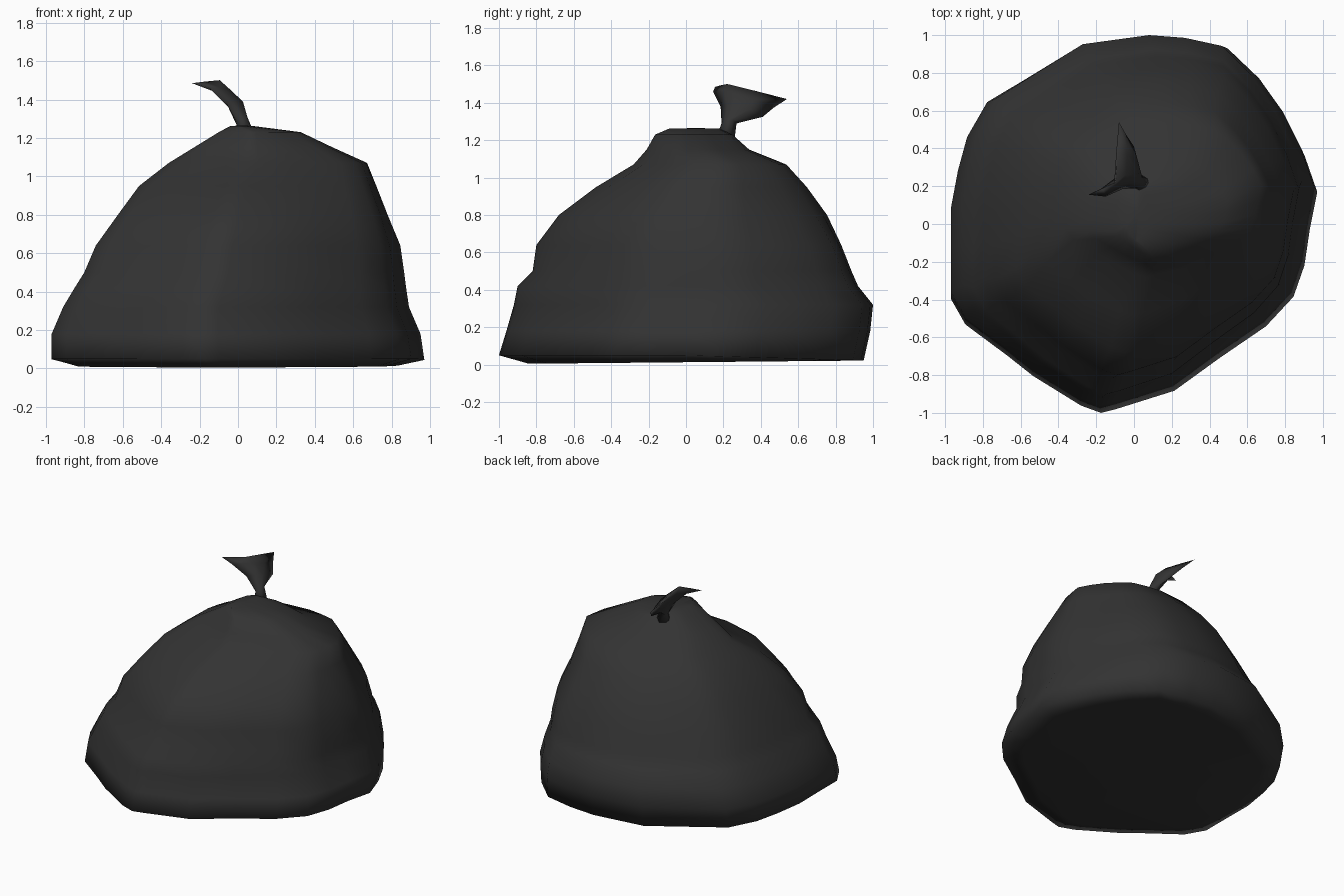
import bpy, bmesh
from mathutils import Vector

if "Cube" in bpy.data.objects:
    bpy.data.objects.remove(bpy.data.objects["Cube"])

mat = bpy.data.materials.new("dark_plastic")
mat.diffuse_color = (0.033, 0.033, 0.033, 1)
mat.use_nodes = True
mat.node_tree.nodes["Principled BSDF"].inputs["Base Color"].default_value = mat.diffuse_color


def loft(name, rings, start, end):
    """Skin a stack of closed rings and close both ends with a fan."""
    bm = bmesh.new()
    loops = [[bm.verts.new(p) for p in r] for r in rings]
    n = len(loops[0])
    for a, b in zip(loops, loops[1:]):
        for i in range(n):
            j = (i + 1) % n
            bm.faces.new((a[i], a[j], b[j], b[i]))
    for loop, tip in ((loops[0], start), (loops[-1], end)):
        c = bm.verts.new(tip)
        for i in range(n):
            bm.faces.new((loop[i], loop[(i + 1) % n], c))
    bmesh.ops.recalc_face_normals(bm, faces=bm.faces)
    mesh = bpy.data.meshes.new(name)
    bm.to_mesh(mesh)
    bm.free()
    for p in mesh.polygons:
        p.use_smooth = True
    mesh.materials.append(mat)
    obj = bpy.data.objects.new(name, mesh)
    bpy.context.collection.objects.link(obj)
    return obj


# Irregular footprint of the bag
outline = [(1, .2), (.96, 0), (.93, -.2), (.87, -.37), (.72, -.53), (.47, -.7),
           (.22, -.88), (-.1, -.98), (-.18, -1), (-.29, -.96), (-.55, -.8),
           (-.69, -.69), (-.92, -.52), (-1, -.38), (-1, -.15), (-1, .07),
           (-.96, .28), (-.91, .46), (-.8, .65), (-.58, .78), (-.29, .95),
           (.1, 1), (.31, .985), (.53, .94), (.7, .78), (.83, .6), (.93, .4)]

# Height and extents of each level: z, x min, x max, y min, y max
levels = [(.05, -.97, .97, -1, .95), (.18, -.97, .95, -.96, .985),
          (.32, -.91, .89, -.92, 1), (.42, -.85, .875, -.9, .92),
          (.5, -.8, .865, -.82, .885), (.64, -.74, .845, -.8, .83),
          (.8, -.625, .79, -.68, .76), (.95, -.515, .73, -.48, .65),
          (1.07, -.36, .68, -.28, .54), (1.15, -.23, .5, -.21, .34),
          (1.23, -.1, .33, -.165, .25), (1.262, -.04, .08, -.09, .18)]


def level_ring(z, x0, x1, y0, y1):
    ring = []
    for u, v in outline:
        drop = .028 * max(0, v) if z < .1 else 0   # hem dips at the back
        if z > .7 and u > 0 and v > 0:             # back right shoulder eased in
            u, v = u * (1 - .08 * u * v), v * (1 - .08 * u * v)
        ring.append(((x0 + x1) / 2 + u * (x1 - x0) / 2,
                     (y0 + y1) / 2 + v * (y1 - y0) / 2, z - drop))
    return ring


# Bag body with a slightly sagging underside
underside = [(u * .83, v * .84, .013 + .008 * v) for u, v in outline]
rings = [underside] + [level_ring(*lv) for lv in levels]
loft("bag_body", rings, (0, 0, .022), (.02, .06, 1.265))

# Gathered neck opening into a flared, curved flap: one edge, middle, other edge
sections = [((.04, .16, 1.21), (.04, .21, 1.21), (.04, .26, 1.21), .05),
            ((.02, .19, 1.29), (.02, .23, 1.29), (.02, .27, 1.29), .035),
            ((-.06, .185, 1.38), (0, .26, 1.37), (0, .41, 1.325), .032),
            ((-.15, .145, 1.46), (-.06, .26, 1.44), (-.04, .47, 1.375), .022),
            ((-.24, .155, 1.485), (-.1, .22, 1.497), (-.08, .54, 1.42), .006)]
tie_rings = []
for i, (l, m, r, t) in enumerate(sections):
    l, m, r = Vector(l), Vector(m), Vector(r)
    nrm = Vector((1, 0, 0)) if i == 0 else Vector((.8, 0, .6))
    lm, mr = (l + m) / 2, (m + r) / 2
    tie_rings.append([l, lm + nrm * t * .8, m + nrm * t, mr + nrm * t * .8,
                      r, mr - nrm * t * .8, m - nrm * t, lm - nrm * t * .8])
loft("tied_neck", tie_rings, (.04, .21, 1.21), (-.1, .22, 1.497))
